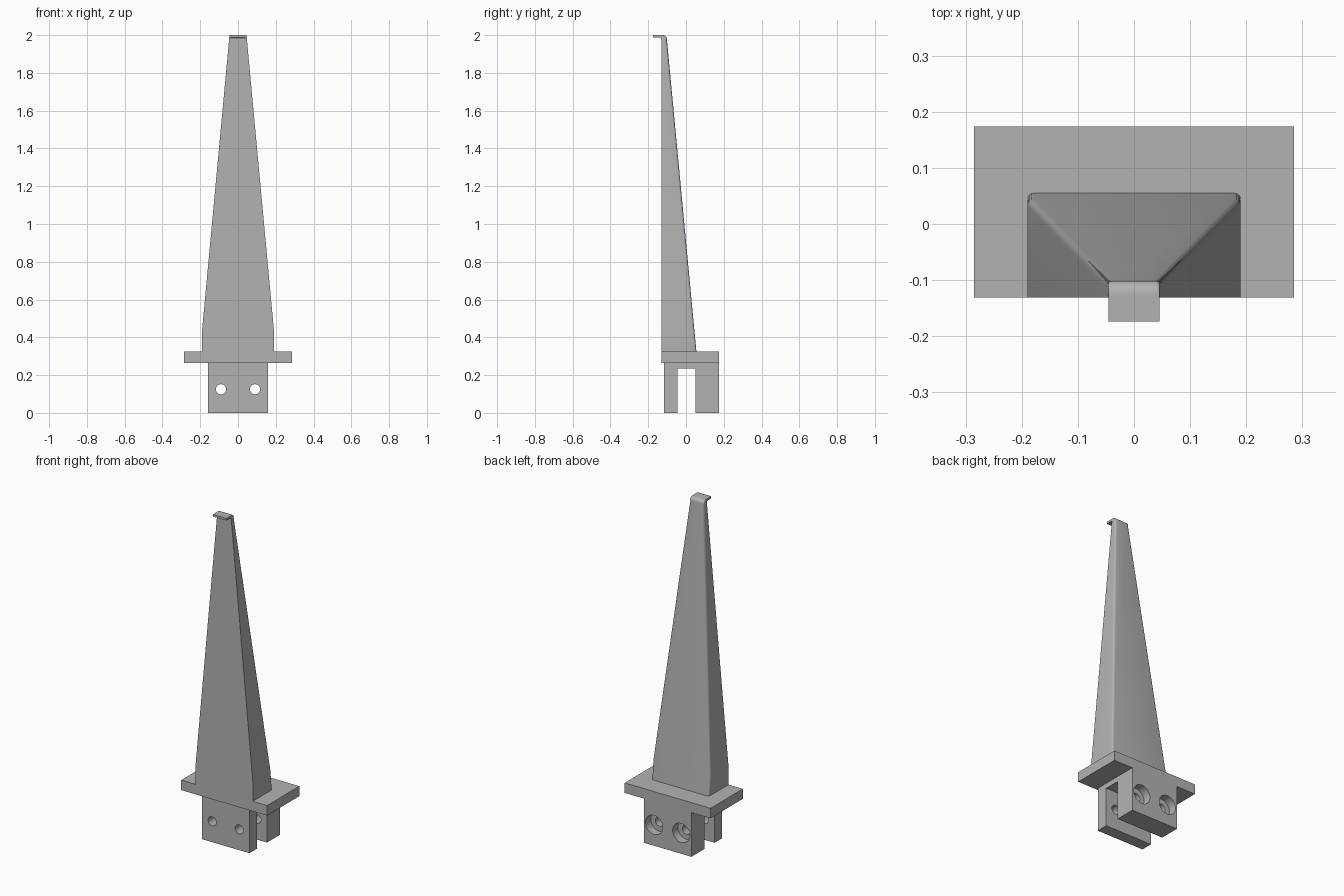
import bpy
import bmesh
from math import sin, cos, pi, radians
from mathutils import Matrix

cube = bpy.data.objects.get("Cube")
if cube:
    bpy.data.objects.remove(cube, do_unlink=True)

grey = bpy.data.materials.new("plain grey")
grey.use_nodes = True
colour = (0.45, 0.45, 0.45, 1)
grey.diffuse_color = colour
grey.node_tree.nodes["Principled BSDF"].inputs["Base Color"].default_value = colour

FRONT, BACK = -0.131, 0.174
PLATE_LOW, PLATE_TOP, TOP = 0.265, 0.325, 2.0


def finish(bm, name):
    bmesh.ops.recalc_face_normals(bm, faces=bm.faces)
    mesh = bpy.data.meshes.new(name)
    bm.to_mesh(mesh)
    bm.free()
    mesh.materials.append(grey)
    obj = bpy.data.objects.new(name, mesh)
    bpy.context.collection.objects.link(obj)
    return obj


def activate(obj):
    bpy.ops.object.select_all(action='DESELECT')
    obj.select_set(True)
    bpy.context.view_layer.objects.active = obj


def smooth(obj):
    activate(obj)
    bpy.ops.object.shade_smooth_by_angle(angle=radians(32))


def loft(rings, name):
    """Skin equal-length rings of points and cap both ends."""
    bm = bmesh.new()
    loops = [[bm.verts.new(p) for p in ring] for ring in rings]
    for a, b in zip(loops, loops[1:]):
        for i in range(len(a)):
            j = (i + 1) % len(a)
            bm.faces.new((a[i], a[j], b[j], b[i]))
    bm.faces.new(loops[0])
    bm.faces.new(loops[-1])
    return finish(bm, name)


def extrude_x(profile, half, name):
    return loft([[(x, y, z) for y, z in profile] for x in (-half, half)], name)


def arc(cy, cz, r, start, end, steps=6):
    return [(cy + r * cos(start + (end - start) * i / steps),
             cz + r * sin(start + (end - start) * i / steps)) for i in range(steps + 1)]


# Flange plate
extrude_x([(FRONT, PLATE_LOW), (BACK, PLATE_LOW), (BACK, PLATE_TOP), (FRONT, PLATE_TOP)],
          0.285, "flange_plate")

# Slotted clamp: a thin front jaw and a thick back jaw
clamp = extrude_x([(-0.117, 0), (-0.046, 0), (-0.046, 0.234), (0.05, 0.234), (0.05, 0),
                   (BACK, 0), (BACK, PLATE_LOW), (-0.117, PLATE_LOW)], 0.158, "clamp")


def bore(x, y, radius, length):
    bm = bmesh.new()
    place = Matrix.Translation((x, y, 0.125)) @ Matrix.Rotation(pi / 2, 4, 'X')
    bmesh.ops.create_cone(bm, cap_ends=True, segments=32, radius1=radius,
                          radius2=radius, depth=length, matrix=place)
    cutter = finish(bm, "bore_cutter")
    cutter.hide_render = True
    mod = clamp.modifiers.new("bore", 'BOOLEAN')
    mod.operation = 'DIFFERENCE'
    mod.solver = 'EXACT'
    mod.object = cutter
    activate(clamp)
    bpy.ops.object.modifier_apply(modifier=mod.name)
    bpy.data.objects.remove(cutter, do_unlink=True)


# Bolt holes, counterbored from the back
for x in (-0.09, 0.09):
    bore(x, 0, 0.027, 0.6)
    bore(x, BACK, 0.057, 0.1)
smooth(clamp)


# Tapered blade: flat front, sloping sides and back, rounded back edges
def section(z, half, back, r=0.011):
    right = arc(half - r, back - r, r, 0, pi / 2, 4)
    pts = [(half, FRONT)] + right
    pts += [(-x, y) for x, y in reversed(pts)]
    return [(x, y, z) for x, y in pts]


def back_at(z):
    return 0.055 - 0.0945 * (z - PLATE_TOP)


def half_at(z):
    return 0.19 - 0.145 * max(0, z - 0.44) / (TOP - 0.44)


R = 0.022
levels = [PLATE_TOP, 0.44, TOP - R]
rings = [section(z, half_at(z), back_at(z)) for z in levels]
edge = back_at(TOP - R)
for y, z in arc(edge - R, TOP - R, R, 0, pi / 2)[1:]:
    rings.append(section(z, half_at(z), y, 0.006))
smooth(loft(rings, "blade"))

# Hooked lip at the tip, with a small fillet beneath
LIP = 0.013
under = arc(FRONT - 0.008, TOP - LIP - 0.008, 0.008, 0, pi / 2)
lip_profile = ([(edge - R, TOP), (-0.174, TOP), (-0.174, TOP - LIP)] + under[::-1]
               + [(edge - R, TOP - LIP - 0.008)])
smooth(extrude_x(lip_profile, 0.045, "hooked_lip"))
